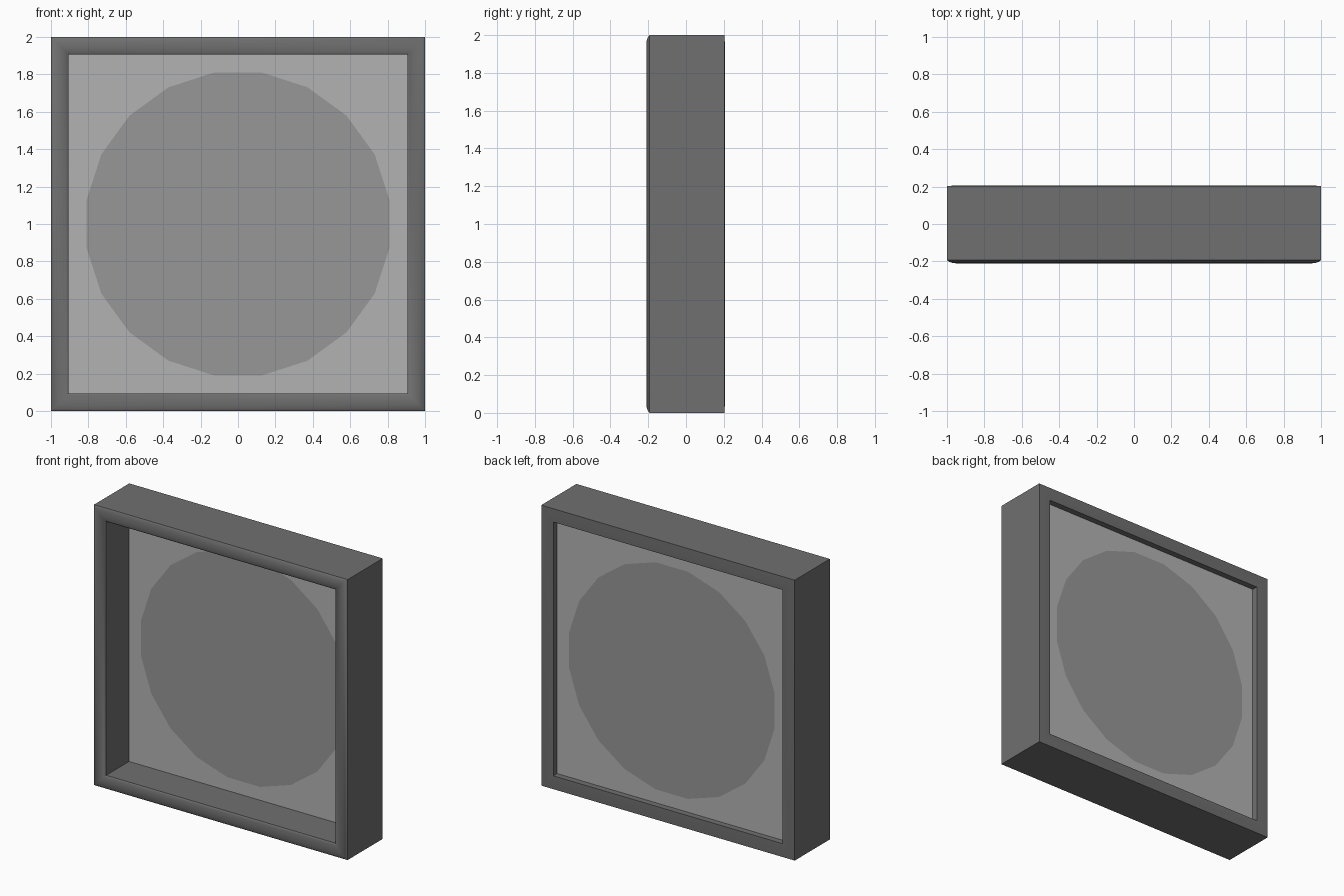
import bpy, bmesh, math

if "Cube" in bpy.data.objects:
    bpy.data.objects.remove(bpy.data.objects["Cube"])


def material(name, grey):
    m = bpy.data.materials.new(name)
    m.diffuse_color = (grey, grey, grey, 1)
    m.use_nodes = True
    m.node_tree.nodes["Principled BSDF"].inputs["Base Color"].default_value = m.diffuse_color
    return m


def add_object(name, bm, mats):
    mesh = bpy.data.meshes.new(name)
    bm.to_mesh(mesh)
    bm.free()
    ob = bpy.data.objects.new(name, mesh)
    bpy.context.collection.objects.link(ob)
    for m in mats:
        mesh.materials.append(m)
    return ob


frame_grey = material("frame_grey", 0.16)
panel_grey = material("panel_grey", 0.45)
disc_grey = material("disc_grey", 0.31)

# Mitred square frame: rail profile (distance in from outside, y) swept round four corners
profile = [(0, -0.193), (0.012, -0.202), (0.03, -0.208), (0.048, -0.21),
           (0.065, -0.208), (0.083, -0.202), (0.095, -0.193),
           (0.095, 0.203), (0.048, 0.206), (0, 0.203)]
bm = bmesh.new()
corners = [(-1, -1), (1, -1), (1, 1), (-1, 1)]
rings = [[bm.verts.new((cx * (1 - d), y, 1 + cz * (1 - d))) for d, y in profile]
         for cx, cz in corners]
n = len(profile)
for i in range(4):
    a, b = rings[i], rings[(i + 1) % 4]
    for j in range(n):
        k = (j + 1) % n
        f = bm.faces.new((a[j], a[k], b[k], b[j]))
        f.smooth = j < 6
bmesh.ops.recalc_face_normals(bm, faces=bm.faces)
frame = add_object("frame", bm, [frame_grey])
bpy.context.view_layer.objects.active = frame
frame.select_set(True)
bpy.ops.object.shade_smooth_by_angle(angle=math.radians(40))

# Panel with a twenty-sided disc set flush in its front and back faces
bm = bmesh.new()
HALF, RADIUS = 0.905, 0.82


def loop(points, y):
    verts = [bm.verts.new((x, y, 1 + z)) for x, z in points]
    edges = [bm.edges.new((v, verts[(i + 1) % len(verts)])) for i, v in enumerate(verts)]
    return verts, edges


circle = [(RADIUS * math.cos(math.radians(18 * i + 9)),
           RADIUS * math.sin(math.radians(18 * i + 9))) for i in range(20)]
square = [(cx * HALF, cz * HALF) for cx, cz in corners]
for y, facing in ((0.065, -1), (0.16, 1)):
    outer, outer_edges = loop(square, y)
    inner, inner_edges = loop(circle, y)
    filled = bmesh.ops.triangle_fill(bm, edges=outer_edges + inner_edges, use_beauty=True)
    faces = [g for g in filled["geom"] if isinstance(g, bmesh.types.BMFace)]
    disc = bm.faces.new(inner)
    disc.material_index = 1
    for f in faces + [disc]:
        f.normal_update()
        if f.normal.y * facing < 0:
            f.normal_flip()
add_object("panel", bm, [panel_grey, disc_grey])
